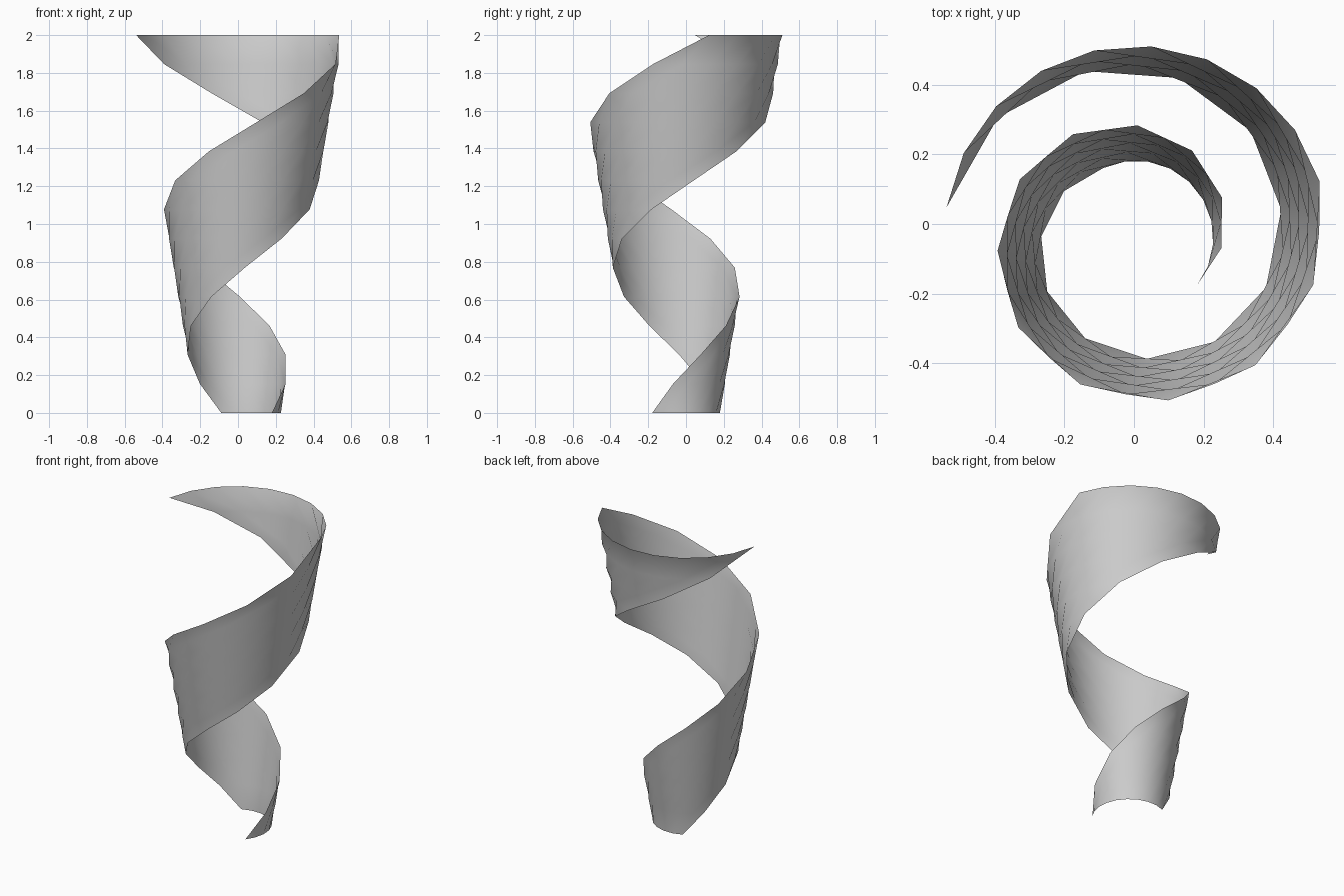
import bpy, bmesh
from math import cos, sin, radians

if "Cube" in bpy.data.objects:
    bpy.data.objects.remove(bpy.data.objects["Cube"])

LEVELS, SEGS = 13, 9             # rows upward, segments along the arc
HEIGHT = 2.0
R0, R1 = 0.222, 0.552            # flare from bottom to top
START, SPAN, TWIST = -38.6, 153.8, 415.7
CX, CY = 0.006, -0.04            # axis of the spiral

# Spiral ribbon: an open arc swept upward while twisting and growing
bm = bmesh.new()
rows = []
for i in range(LEVELS + 1):
    t = i / LEVELS
    r = R0 + (R1 - R0) * t
    row = []
    for j in range(SEGS + 1):
        a = radians(START + TWIST * t + SPAN * j / SEGS)
        row.append(bm.verts.new((CX + r * cos(a), CY + r * sin(a), HEIGHT * t)))
    rows.append(row)
for lo, up in zip(rows, rows[1:]):
    for j in range(SEGS):
        # split each sheared cell along its short diagonal
        bm.faces.new((lo[j], lo[j + 1], up[j]))
        bm.faces.new((lo[j + 1], up[j + 1], up[j]))

mesh = bpy.data.meshes.new("spiral_ribbon")
bm.to_mesh(mesh)
bm.free()
mesh.shade_smooth()
ribbon = bpy.data.objects.new("spiral_ribbon", mesh)
bpy.context.collection.objects.link(ribbon)
